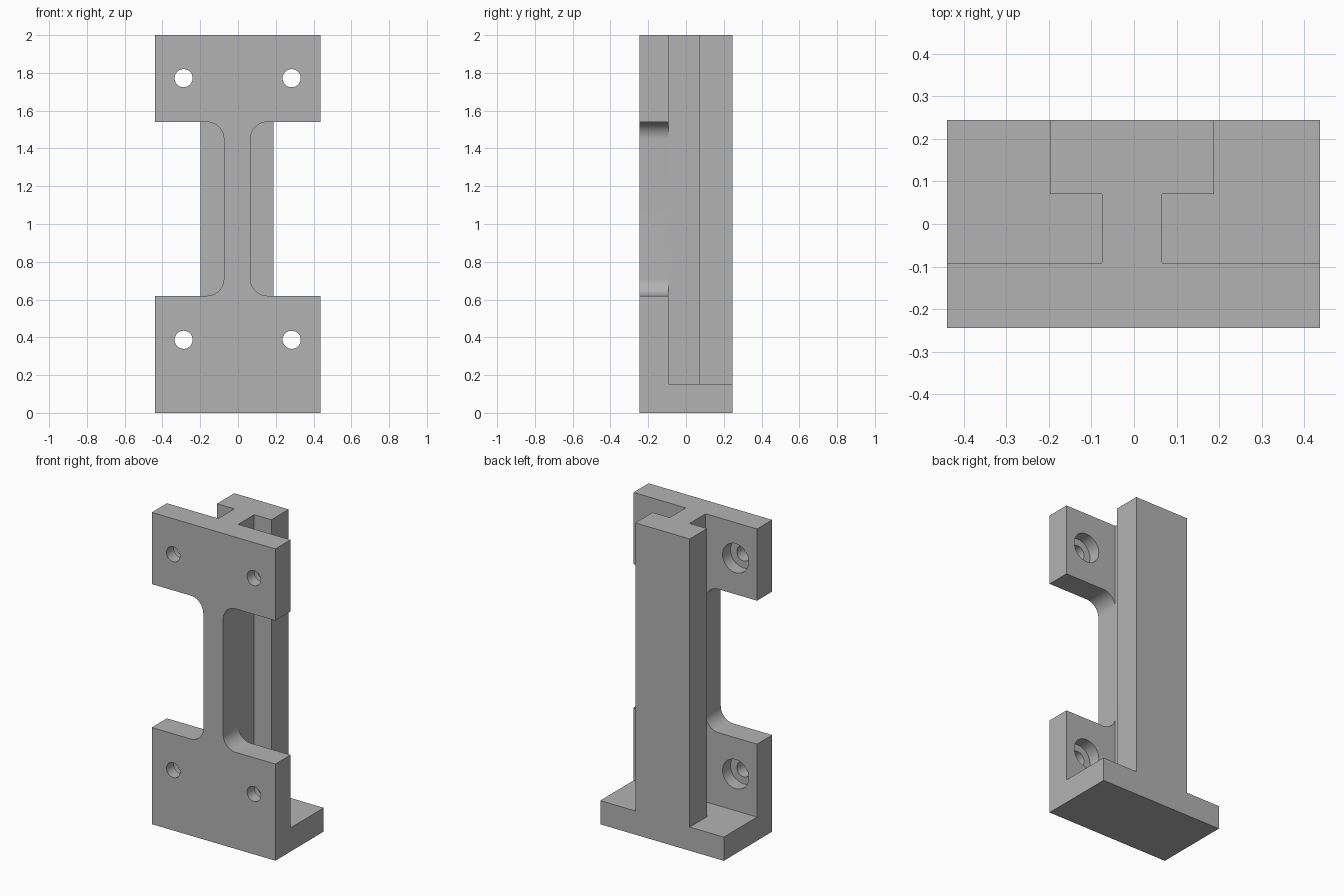
import bpy, bmesh, math
from mathutils import Vector

cube = bpy.data.objects.get("Cube")
if cube:
    bpy.data.objects.remove(cube, do_unlink=True)

grey = bpy.data.materials.new("plain_grey")
grey.use_nodes = True
GREY = (0.45, 0.45, 0.45, 1)
grey.diffuse_color = GREY
grey.node_tree.nodes["Principled BSDF"].inputs["Base Color"].default_value = GREY

# Main dimensions
LEFT, RIGHT = -0.44, 0.437          # outer sides
WEB_L, WEB_R = -0.075, 0.066        # narrow web
FLANGE_L, FLANGE_R = -0.198, 0.188  # rear flange
FRONT, PLATE_BACK, WEB_BACK, BACK = -0.245, -0.092, 0.07, 0.245
FOOT_TOP, WAIST_LOW, WAIST_HIGH, TOP = 0.152, 0.62, 1.54, 2.0
FILLET = 0.09


def prism(name, points, direction):
    """Extrude a closed 3D outline along a direction."""
    bm = bmesh.new()
    face = bm.faces.new([bm.verts.new(p) for p in points])
    result = bmesh.ops.extrude_face_region(bm, geom=[face])
    moved = [v for v in result["geom"] if isinstance(v, bmesh.types.BMVert)]
    bmesh.ops.translate(bm, verts=moved, vec=Vector(direction))
    bmesh.ops.recalc_face_normals(bm, faces=bm.faces)
    mesh = bpy.data.meshes.new(name)
    bm.to_mesh(mesh)
    bm.free()
    mesh.materials.append(grey)
    obj = bpy.data.objects.new(name, mesh)
    bpy.context.collection.objects.link(obj)
    return obj


def arc(cx, cz, start, steps=12):
    """Clockwise quarter arc for the waist corners."""
    return [(cx + FILLET * math.cos(a), cz + FILLET * math.sin(a))
            for a in (math.radians(start - 90 * i / steps) for i in range(steps + 1))]


def boolean(target, tool, operation):
    mod = target.modifiers.new(operation.lower(), "BOOLEAN")
    mod.operation, mod.solver, mod.object = operation, "EXACT", tool
    bpy.context.view_layer.objects.active = target
    bpy.ops.object.modifier_apply(modifier=mod.name)
    bpy.data.objects.remove(tool, do_unlink=True)


def drill(target, x, z, radius, y0, y1):
    ring = [(x + radius * math.cos(a), y0, z + radius * math.sin(a))
            for a in (math.tau * i / 40 for i in range(40))]
    boolean(target, prism("hole_cutter", ring, (0, y1 - y0, 0)), "DIFFERENCE")


# Front plate with a filleted waist
low, high = WAIST_LOW + FILLET, WAIST_HIGH - FILLET
outline = [(LEFT, 0), (LEFT, WAIST_LOW)]
outline += reversed(arc(WEB_L - FILLET, low, 0))
outline += reversed(arc(WEB_L - FILLET, high, 90))
outline += [(LEFT, WAIST_HIGH), (LEFT, TOP), (RIGHT, TOP), (RIGHT, WAIST_HIGH)]
outline += reversed(arc(WEB_R + FILLET, high, 180))
outline += reversed(arc(WEB_R + FILLET, low, 270))
outline += [(RIGHT, WAIST_LOW), (RIGHT, 0)]
bracket = prism("bracket", [(x, FRONT, z) for x, z in outline],
                (0, PLATE_BACK - FRONT, 0))

# Screw holes, counterbored from behind
for x in (-0.288, 0.284):
    for z in (0.387, 1.772):
        drill(bracket, x, z, 0.048, FRONT - 0.05, PLATE_BACK + 0.05)
        drill(bracket, x, z, 0.093, PLATE_BACK - 0.08, PLATE_BACK + 0.05)

# Foot slab
foot = prism("foot", [(LEFT, PLATE_BACK, 0), (RIGHT, PLATE_BACK, 0),
                      (RIGHT, BACK, 0), (LEFT, BACK, 0)], (0, 0, FOOT_TOP))
boolean(bracket, foot, "UNION")

# T-section column: web and rear flange
section = [(WEB_L, PLATE_BACK), (WEB_R, PLATE_BACK), (WEB_R, WEB_BACK),
           (FLANGE_R, WEB_BACK), (FLANGE_R, BACK), (FLANGE_L, BACK),
           (FLANGE_L, WEB_BACK), (WEB_L, WEB_BACK)]
column = prism("column", [(x, y, FOOT_TOP) for x, y in section],
               (0, 0, TOP - FOOT_TOP))
boolean(bracket, column, "UNION")

# Smooth the fillets and holes, keep edges sharp
bpy.ops.object.select_all(action="DESELECT")
bracket.select_set(True)
bpy.context.view_layer.objects.active = bracket
bpy.ops.object.shade_smooth_by_angle(angle=math.radians(30))
